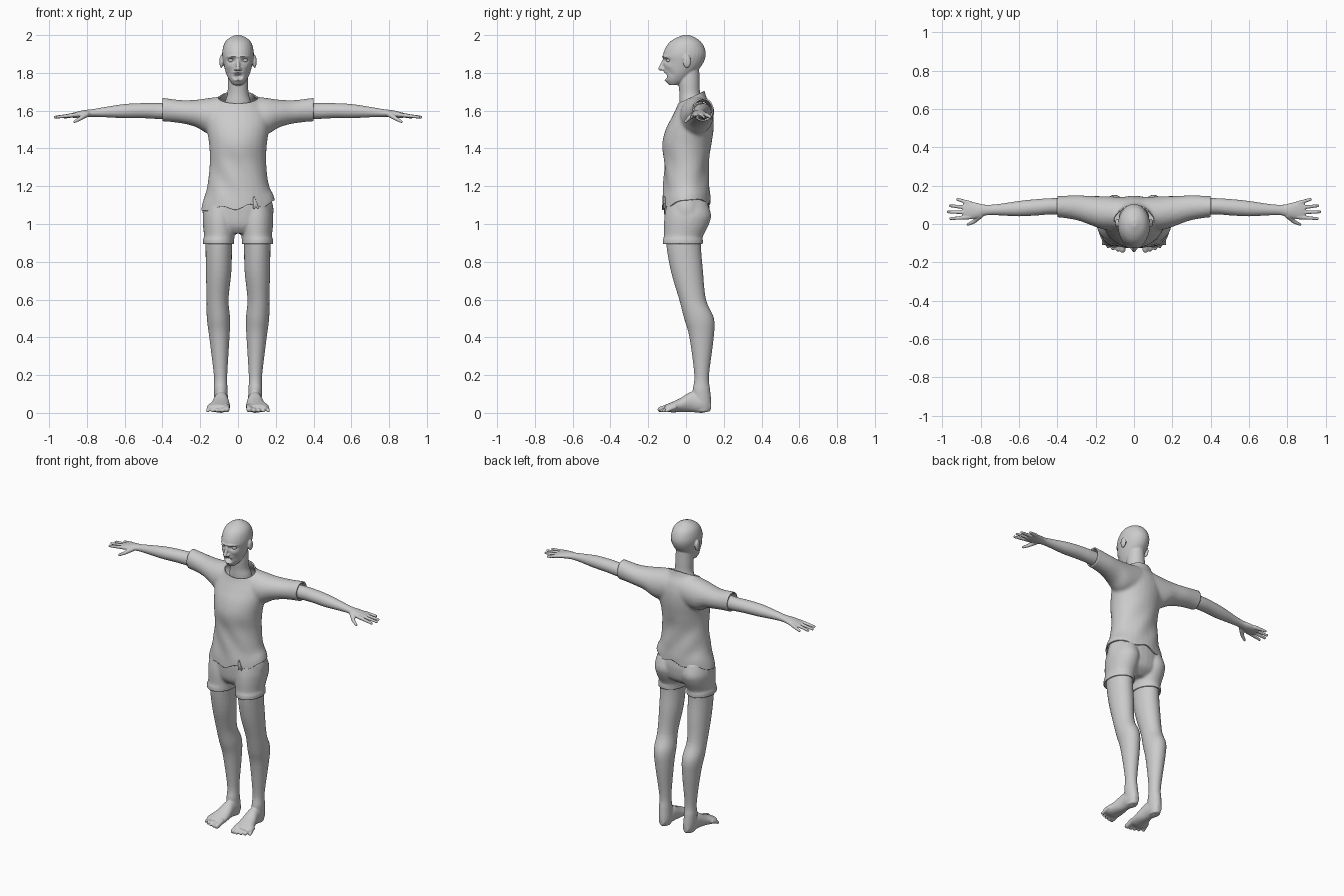
import bpy, bmesh
from math import sin, cos, pi, exp
from mathutils import Vector, Matrix

if "Cube" in bpy.data.objects:
    bpy.data.objects.remove(bpy.data.objects["Cube"])

grey = bpy.data.materials.new("plain grey")
grey.use_nodes = True
grey.diffuse_color = (0.6, 0.6, 0.6, 1)
grey.node_tree.nodes["Principled BSDF"].inputs["Base Color"].default_value = (0.6, 0.6, 0.6, 1)


def spline(rows, steps=5):
    """Smooth a table of rows with a Catmull-Rom curve."""
    out = []
    for i in range(len(rows) - 1):
        a, b, c, d = (rows[min(max(i + k, 0), len(rows) - 1)] for k in (-1, 0, 1, 2))
        for s in range(steps):
            t = s / steps
            out.append([q + t * (r - p) / 2 + t * t * (2 * p - 5 * q + 4 * r - w) / 2
                        + t ** 3 * (3 * q - p - 3 * r + w) / 2
                        for p, q, r, w in zip(a, b, c, d)])
    return out + [rows[-1]]


def loft(bm, axis, rows, sides=28, flip=1):
    """Closed tube of oval rings; each row is place on axis, then extents on the other two."""
    rings = []
    for t, a0, a1, b0, b1 in spline(rows):
        ring = []
        for k in range(sides):
            ang = 2 * pi * k / sides
            co = [(a0 + a1) / 2 + (a1 - a0) / 2 * cos(ang), (b0 + b1) / 2 + (b1 - b0) / 2 * sin(ang)]
            co.insert(axis, t)
            ring.append(bm.verts.new((co[0] * flip, co[1], co[2])))
        rings.append(ring)
    faces = [bm.faces.new(rings[0]), bm.faces.new(rings[-1])]
    for low, high in zip(rings, rings[1:]):
        for k in range(sides):
            n = (k + 1) % sides
            faces.append(bm.faces.new((low[k], low[n], high[n], high[k])))
    bmesh.ops.recalc_face_normals(bm, faces=faces)


def ball(bm, centre, radii):
    m = Matrix.Translation(centre) @ Matrix.Diagonal((*radii, 1))
    bmesh.ops.create_icosphere(bm, subdivisions=2, radius=1, matrix=m)


def digit(bm, start, end, r0, r1, count=12):
    """Tapered finger, toe or cord made of a row of balls."""
    for i in range(count):
        t = i / (count - 1)
        ball(bm, Vector(start).lerp(Vector(end), t), [r0 + (r1 - r0) * t] * 3)


def make(name, bm, voxel=None, smooth=3):
    """Turn the parts into one skin."""
    mesh = bpy.data.meshes.new(name)
    bm.to_mesh(mesh)
    bm.free()
    obj = bpy.data.objects.new(name, mesh)
    bpy.context.collection.objects.link(obj)
    if voxel:
        remesh = obj.modifiers.new("blend", 'REMESH')
        remesh.mode = 'VOXEL'
        remesh.voxel_size = voxel
        relax = obj.modifiers.new("relax", 'SMOOTH')
        relax.iterations = smooth
        bpy.context.view_layer.update()
        graph = bpy.context.evaluated_depsgraph_get()
        obj.data = bpy.data.meshes.new_from_object(obj.evaluated_get(graph))
        obj.modifiers.clear()
    obj.data.materials.clear()
    obj.data.materials.append(grey)
    return obj


def edit(obj, cuts=(), move=None):
    """Trim away the side each plane normal points to, then shift vertices."""
    bm = bmesh.new()
    bm.from_mesh(obj.data)
    for point, normal in cuts:
        bmesh.ops.bisect_plane(bm, geom=bm.verts[:] + bm.edges[:] + bm.faces[:], dist=1e-5,
                               plane_co=point, plane_no=normal, clear_outer=True)
    if move:
        for v in bm.verts:
            move(v.co)
    bm.to_mesh(obj.data)
    bm.free()


def finish(obj, mirror=False, thickness=0):
    if mirror:
        obj.modifiers.new("mirror", 'MIRROR').use_mirror_merge = False
    if thickness:
        solid = obj.modifiers.new("cloth", 'SOLIDIFY')
        solid.thickness = thickness
        solid.offset = -1
    bpy.ops.object.select_all(action='DESELECT')
    obj.select_set(True)
    bpy.context.view_layer.objects.active = obj
    bpy.ops.object.shade_smooth_by_angle(angle=0.9)


# Head with neck, ears and nose
bm = bmesh.new()
loft(bm, 2, [(1.735, -.025, .025, -.09, -.04), (1.76, -.045, .045, -.108, .01),
             (1.8, -.064, .064, -.114, .05), (1.85, -.077, .077, -.12, .09),
             (1.9, -.084, .084, -.121, .105), (1.95, -.075, .075, -.098, .09),
             (1.98, -.053, .053, -.063, .06), (2, -.015, .015, -.015, .02)])
loft(bm, 2, [(1.54, -.08, .08, -.03, .1), (1.64, -.07, .07, -.035, .09),
             (1.69, -.056, .056, -.035, .075), (1.75, -.054, .054, -.04, .072), (1.82, -.05, .05, -.04, .07)])
for s in (-1, 1):
    ball(bm, (s * .088, .005, 1.86), (.011, .022, .036))
    ball(bm, (s * .012, -.122, 1.82), (.01, .011, .009))
digit(bm, (0, -.118, 1.865), (0, -.135, 1.823), .009, .012)
head = make("head", bm, .004)

# Face relief: x, z, width, height, depth
relief = [(0, 1.783, .018, .012, .028), (0, 1.804, .026, .005, -.006), (0, 1.762, .018, .006, -.007)]
for s in (-1, 1):
    relief += [(s * .037, 1.866, .017, .01, .017), (s * .03, 1.886, .024, .006, -.009),
               (s * .05, 1.835, .016, .012, -.004), (s * .05, 1.795, .012, .018, .006)]


def shape_face(co):
    if co.y < -.045 and co.z > 1.73:
        fade = min(1, (-.045 - co.y) / .03)
        co.y += fade * sum(d * exp(-((co.x - x) / w) ** 2 - ((co.z - z) / h) ** 2)
                           for x, z, w, h, d in relief)


edit(head, move=shape_face)
finish(head)

# Eyes
bm = bmesh.new()
ball(bm, (.037, -.091, 1.866), (.016, .015, .011))
finish(make("eyes", bm), mirror=True)

# Arms and hands
bm = bmesh.new()
loft(bm, 0, [(.2, .03, .13, 1.55, 1.64), (.4, .05, .135, 1.555, 1.64), (.5, .045, .13, 1.56, 1.64),
             (.6, .04, .12, 1.56, 1.635), (.7, .045, .105, 1.565, 1.62), (.77, .045, .1, 1.567, 1.608),
             (.82, .03, .11, 1.563, 1.602), (.87, .025, .12, 1.562, 1.59), (.89, .04, .105, 1.567, 1.584)])
for y, tip in ((.036, (.956, .028)), (.06, (.968, .063)), (.084, (.958, .095)), (.108, (.918, .128))):
    digit(bm, (.855, y, 1.578), (*tip, 1.566), .0125, .0085)
digit(bm, (.8, .045, 1.582), (.835, .012, 1.558), .016, .011)
digit(bm, (.835, .012, 1.558), (.865, -.002, 1.542), .011, .008)
finish(make("arms", bm, .004), mirror=True)

# Legs, feet and toes
bm = bmesh.new()
loft(bm, 2, [(1, .015, .175, -.1, .1), (.9, .03, .172, -.105, .08), (.75, .035, .17, -.08, .09),
             (.6, .05, .166, -.036, .106), (.5, .042, .165, -.01, .148), (.4, .045, .152, .018, .147),
             (.2, .057, .128, .044, .122), (.12, .055, .128, .035, .128), (.05, .053, .123, .04, .134),
             (.006, .06, .115, .05, .125)])
loft(bm, 1, [(.132, .07, .105, .015, .06), (.09, .055, .123, 0, .1), (.03, .05, .128, .004, .112),
             (-.03, .043, .145, .004, .078), (-.08, .043, .165, .003, .055), (-.112, .055, .15, .012, .042)])
for i in range(5):
    x = .06 + .025 * i
    r = .018 if i == 0 else .0135 - .0006 * i
    digit(bm, (x - .002 * i, -.085 + .007 * i, .032), (x, -.135 + .002 * i * i, r), r, r * .9)
finish(make("legs", bm, .005), mirror=True)

# Shorts: hips plus two cuffed legs
bm = bmesh.new()
loft(bm, 2, [(.95, -.1, .1, -.08, .06), (.99, -.17, .17, -.108, .11), (1.06, -.188, .188, -.116, .125),
             (1.12, -.18, .18, -.115, .12), (1.24, -.14, .14, -.1, .1)])
for s in (-1, 1):
    loft(bm, 2, [(.86, .022, .183, -.122, .088), (.915, .02, .186, -.123, .09), (.935, .018, .18, -.117, .09),
                 (1, .01, .186, -.117, .122), (1.05, .01, .186, -.113, .133), (1.12, .02, .17, -.1, .11)], flip=s)
shorts = make("shorts", bm, .008, 4)
edit(shorts, [((0, 0, .895), (0, 0, -1)), ((0, 0, 1.2), (0, 0, 1))])
finish(shorts, thickness=.008)

# Drawstring
bm = bmesh.new()
for x in (.085, .105):
    digit(bm, (.085, -.113, 1.14), (x, -.113, 1.085), .006, .006)
finish(make("drawstring", bm, .004, 1))

# Shirt: torso and sleeves, trimmed at neck, cuffs and hem
bm = bmesh.new()
loft(bm, 2, [(1.02, -.205, .205, -.13, .13), (1.12, -.192, .192, -.127, .13), (1.2, -.164, .164, -.12, .125),
             (1.32, -.15, .15, -.116, .12), (1.42, -.153, .153, -.126, .135), (1.5, -.165, .165, -.108, .146),
             (1.57, -.17, .17, -.073, .146), (1.63, -.14, .14, -.045, .132), (1.68, -.095, .095, -.035, .105),
             (1.76, -.07, .07, -.03, .09)])
for s in (-1, 1):
    loft(bm, 0, [(.05, -.03, .14, 1.48, 1.68), (.15, -.03, .145, 1.475, 1.668), (.22, -.008, .146, 1.512, 1.658),
                 (.3, .02, .15, 1.533, 1.656), (.4, .035, .146, 1.543, 1.668), (.47, .035, .146, 1.54, 1.67)], flip=s)
shirt = make("shirt", bm, .009, 8)


def ragged_hem(co):
    low = min(1, max(0, (1.25 - co.z) / .15))
    co.z += low * (.08 * co.x + .1 * co.y + .011 * sin(42 * co.x + 9 * co.y))
    # Soft folds at the waist
    fold = exp(-((co.z - 1.25) / .12) ** 2)
    co.y += .003 * fold * sin(45 * co.x + 30 * co.z)


edit(shirt, [((0, 0, 1.1), (0, 0, -1)), ((.4, 0, 0), (1, 0, 0)), ((-.4, 0, 0), (-1, 0, 0)),
             ((0, -.06, 1.63), (0, -.07, .15))], ragged_hem)
finish(shirt, thickness=.008)
